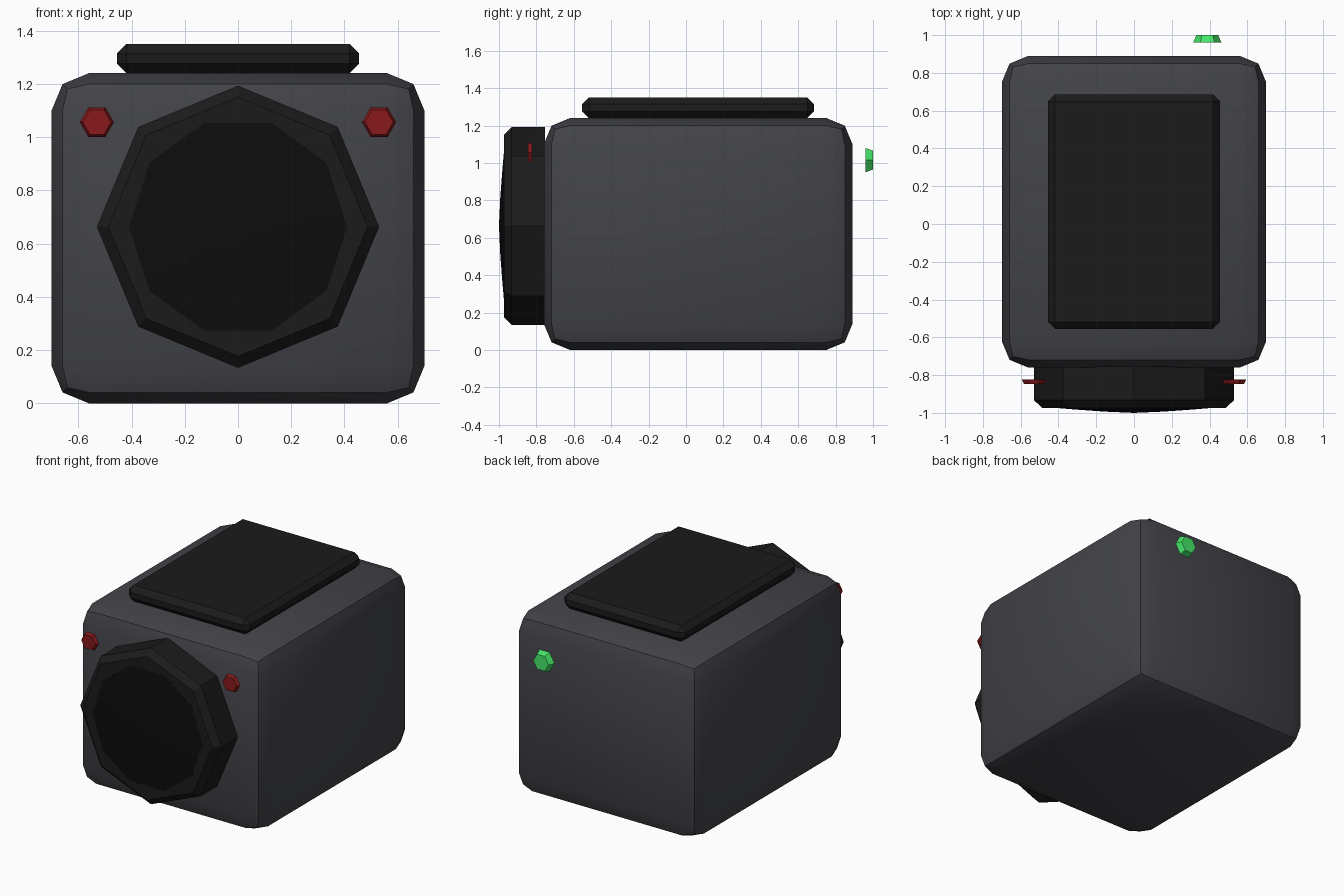
import bpy, bmesh
from math import cos, sin, pi, radians

if "Cube" in bpy.data.objects:
    bpy.data.objects.remove(bpy.data.objects["Cube"])


def material(name, rgb):
    m = bpy.data.materials.new(name)
    m.diffuse_color = (*rgb, 1)
    m.use_nodes = True
    m.node_tree.nodes["Principled BSDF"].inputs["Base Color"].default_value = m.diffuse_color
    return m


GREY = material("dark_grey", (0.055, 0.056, 0.065))
BLACK = material("black", (0.011, 0.011, 0.011))
GLASS = material("glass_black", (0.004, 0.004, 0.004))
RED = material("red", (0.25, 0.01, 0.012))
GREEN = material("green", (0.06, 0.80, 0.14))


def finish(name, bm, mat):
    bmesh.ops.remove_doubles(bm, verts=bm.verts, dist=1e-5)
    bmesh.ops.recalc_face_normals(bm, faces=bm.faces)
    me = bpy.data.meshes.new(name)
    bm.to_mesh(me)
    bm.free()
    me.materials.append(mat)
    ob = bpy.data.objects.new(name, me)
    bpy.context.collection.objects.link(ob)
    return ob


def box(name, lo, hi, bevel, segments, mat):
    bm = bmesh.new()
    bmesh.ops.create_cube(bm, size=1)
    for v in bm.verts:
        v.co = [(a + b) / 2 + c * (b - a) for a, b, c in zip(lo, hi, v.co)]
    bmesh.ops.bevel(bm, geom=bm.edges[:], offset=bevel, segments=segments,
                    profile=0.5, affect='EDGES')
    return finish(name, bm, mat)


def turned(name, x, z, sides, profile, mat):
    """Faceted solid around the y axis; profile is a list of (radius, y)."""
    bm = bmesh.new()
    rings = [[bm.verts.new((x + r * cos(2 * pi * i / sides), y,
                            z + r * sin(2 * pi * i / sides)))
              for i in range(sides)] for r, y in profile]
    for a, b in zip(rings, rings[1:]):
        for i in range(sides):
            j = (i + 1) % sides
            bm.faces.new((a[i], a[j], b[j], b[i]))
    for ring, (r, _) in ((rings[0], profile[0]), (rings[-1], profile[-1])):
        if r > 0:
            bm.faces.new(ring)
    return finish(name, bm, mat)


def smooth(ob):
    bpy.ops.object.select_all(action='DESELECT')
    ob.select_set(True)
    bpy.context.view_layer.objects.active = ob
    bpy.ops.object.shade_smooth_by_angle(angle=radians(30))


# Main housing and raised top plate
smooth(box("housing", (-0.70, -0.76, 0), (0.70, 0.89, 1.24), 0.14, 2, GREY))
box("top_plate", (-0.455, -0.555, 1.24), (0.455, 0.685, 1.35), 0.036, 1, BLACK)

# Octagonal lens barrel with a shallow domed glass
turned("lens_barrel", 0, 0.663, 8,
       [(0.53, -0.755), (0.53, -0.932), (0.487, -0.973)], BLACK)
smooth(turned("lens_glass", 0, 0.663, 10,
              [(0.41, -0.955), (0.41, -0.974), (0.30, -0.983), (0.16, -0.993), (0, -1.0)],
              GLASS))

# Front indicator lights, and one at the back
for side, x in (("left", -0.53), ("right", 0.53)):
    turned(side + "_front_light", x, 1.056, 6,
           [(0.064, -0.823), (0.053, -0.846)], RED)
turned("back_light", 0.388, 1.015, 6, [(0.075, 0.96), (0.058, 1.0)], GREEN)
